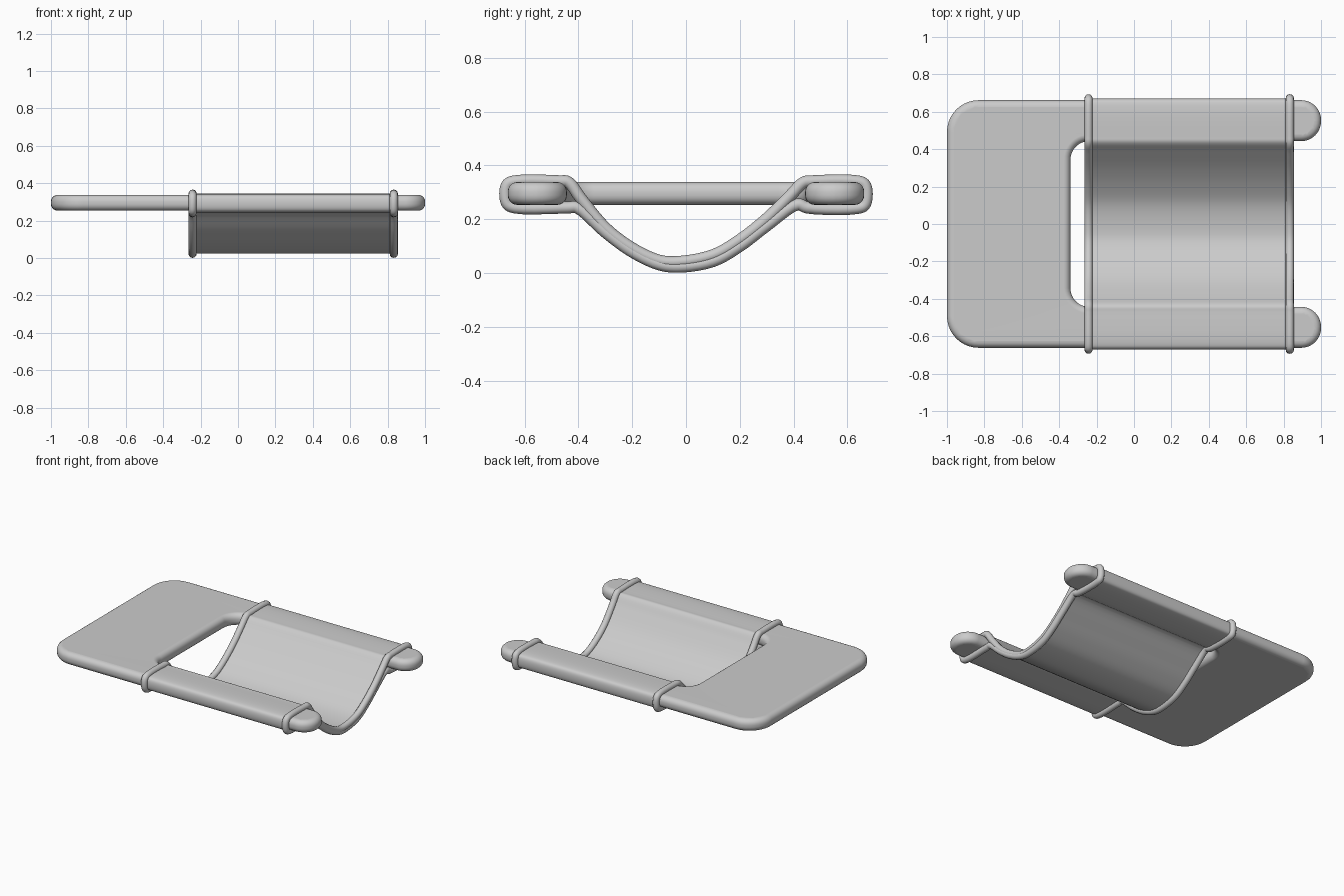
import bpy, bmesh, math
from mathutils import Vector

if "Cube" in bpy.data.objects:
    bpy.data.objects.remove(bpy.data.objects["Cube"])


def new_object(name, bm):
    bmesh.ops.recalc_face_normals(bm, faces=bm.faces)
    mesh = bpy.data.meshes.new(name)
    bm.to_mesh(mesh)
    bm.free()
    ob = bpy.data.objects.new(name, mesh)
    bpy.context.collection.objects.link(ob)
    bpy.ops.object.select_all(action='DESELECT')
    ob.select_set(True)
    bpy.context.view_layer.objects.active = ob
    bpy.ops.object.shade_smooth_by_angle(angle=math.radians(40))
    return ob


def rounded_outline(corners, steps=10):
    """corners: (x, y, radius) of right-angle corners, in order."""
    out = []
    n = len(corners)
    for i, (x, y, r) in enumerate(corners):
        p = Vector((x, y))
        a = (Vector(corners[i - 1][:2]) - p).normalized()
        b = (Vector(corners[(i + 1) % n][:2]) - p).normalized()
        c = p + (a + b) * r
        for k in range(steps + 1):
            t = math.pi / 2 * k / steps
            out.append(c - b * r * math.cos(t) - a * r * math.sin(t))
    return out


def smooth_loop(pts, steps=5):
    """Closed Catmull-Rom curve (centripetal spacing) through the points."""
    pts = [Vector(p) for p in pts]
    n, out = len(pts), []
    for i in range(n):
        p = [pts[(i + k) % n] for k in (-1, 0, 1, 2)]
        d = [math.sqrt((p[k + 1] - p[k]).length) for k in range(3)]
        m1 = ((p[1] - p[0]) / d[0] - (p[2] - p[0]) / (d[0] + d[1]) + (p[2] - p[1]) / d[1]) * d[1]
        m2 = ((p[2] - p[1]) / d[1] - (p[3] - p[1]) / (d[1] + d[2]) + (p[3] - p[2]) / d[2]) * d[1]
        for k in range(steps):
            t = k / steps
            out.append(p[1] * (2*t**3 - 3*t*t + 1) + m1 * (t**3 - 2*t*t + t)
                       + p[2] * (3*t*t - 2*t**3) + m2 * (t**3 - t*t))
    return out


def bridge(bm, a, b):
    n = len(a)
    for k in range(n):
        m = (k + 1) % n
        bm.faces.new((a[k], a[m], b[m], b[k]))


# U-shaped board with two rounded arms, stacked from inset outlines
# (corner x, y, radius, inset direction x, y, radius change)
CORNERS = [(-1, -0.662, 0.17, 1, 1, -1), (1, -0.662, 0.106, -1, 1, -1),
           (1, -0.443, 0.106, -1, -1, -1), (-0.34, -0.443, 0.1, -1, -1, 1),
           (-0.34, 0.443, 0.1, -1, 1, 1), (1, 0.443, 0.106, -1, 1, -1),
           (1, 0.662, 0.106, -1, -1, -1), (-1, 0.662, 0.17, 1, -1, -1)]
EDGE, BOTTOM, TOP = 0.036, 0.253, 0.338
bm = bmesh.new()
rings = []
angles = [math.pi / 2 * k / 5 for k in range(6)]
levels = [(EDGE * (1 - math.sin(a)), BOTTOM + EDGE * (1 - math.cos(a))) for a in angles]
levels += [(d, BOTTOM + TOP - z) for d, z in reversed(levels)]
for d, z in levels:
    ring = rounded_outline([(x + sx * d, y + sy * d, r + sr * d)
                            for x, y, r, sx, sy, sr in CORNERS])
    rings.append([bm.verts.new((p.x, p.y, z)) for p in ring])
for a, b in zip(rings, rings[1:]):
    bridge(bm, a, b)
caps = [bm.faces.new(rings[0]), bm.faces.new(rings[-1])]
bm.normal_update()
bmesh.ops.triangulate(bm, faces=caps, quad_method='BEAUTY', ngon_method='EAR_CLIP')
board = new_object("board", bm)
board.modifiers.new("weighted_normals", 'WEIGHTED_NORMAL').keep_sharp = True

# Sling section (y, z): upper layer, round one arm, lower layer, round the other
section = smooth_loop([
    (-0.438, 0.338), (-0.39, 0.276), (-0.3, 0.168), (-0.2, 0.092), (-0.1, 0.046),
    (-0.03, 0.041), (0.1, 0.066), (0.2, 0.123), (0.3, 0.202), (0.39, 0.290), (0.438, 0.337),
    (0.47, 0.341), (0.635, 0.341), (0.663, 0.330), (0.672, 0.295), (0.663, 0.252),
    (0.635, 0.241), (0.45, 0.243), (0.415, 0.255), (0.3, 0.176), (0.2, 0.100), (0.1, 0.044),
    (-0.03, 0.023), (-0.1, 0.032), (-0.2, 0.079), (-0.3, 0.152), (-0.405, 0.243),
    (-0.44, 0.243), (-0.635, 0.243), (-0.663, 0.256), (-0.672, 0.295), (-0.663, 0.330),
    (-0.635, 0.341), (-0.47, 0.341)])
X0, X1 = -0.243, 0.833

# Fabric sling
bm = bmesh.new()
rows = [[bm.verts.new((x, p.x, p.y)) for p in section] for x in (X0, X1)]
bridge(bm, *rows)
new_object("sling", bm)

# Corded hems at both ends of the sling
for name, x in (("inner_hem", X0), ("outer_hem", X1)):
    bm = bmesh.new()
    n, sides, r = len(section), 12, 0.022
    rings = []
    for i, p in enumerate(section):
        t = (section[(i + 1) % n] - section[i - 1]).normalized()
        side = Vector((0, -t.y, t.x)) * r
        c = Vector((x, p.x, p.y))
        rings.append([bm.verts.new(c + side * math.cos(a) + Vector((r * math.sin(a), 0, 0)))
                      for a in (2 * math.pi * k / sides for k in range(sides))])
    for i in range(n):
        bridge(bm, rings[i], rings[(i + 1) % n])
    new_object(name, bm)
